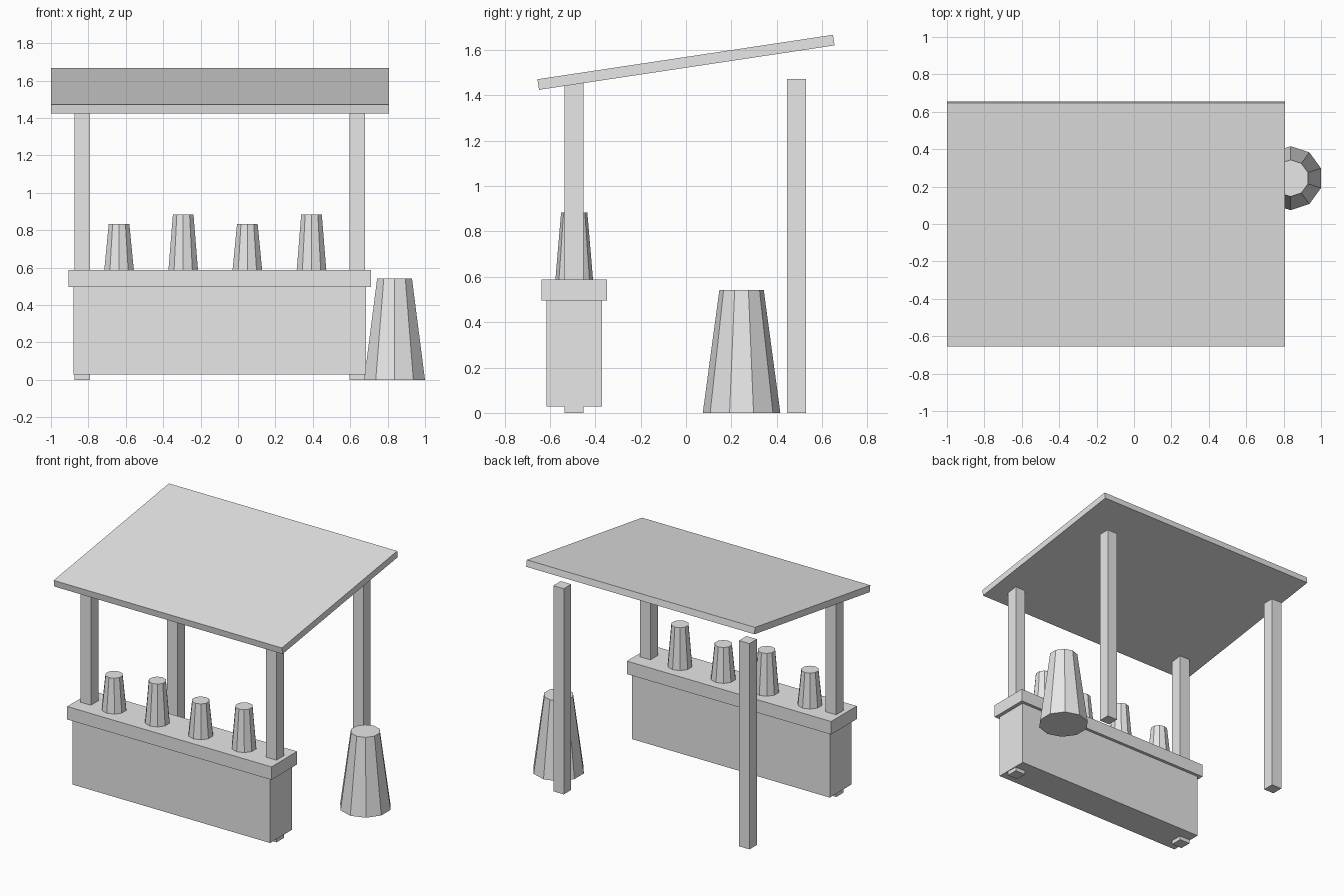
import bpy
import math

default_cube = bpy.data.objects.get("Cube")
if default_cube:
    bpy.data.objects.remove(default_cube, do_unlink=True)

# One plain colour for everything
grey = bpy.data.materials.new("light_grey")
grey.use_nodes = True
colour = (0.8, 0.8, 0.8, 1.0)
grey.diffuse_color = colour
grey.node_tree.nodes["Principled BSDF"].inputs["Base Color"].default_value = colour

MID_X = -0.097     # centre line of the stall
FRONT_Y = -0.493   # centre line of the counter
BACK_Y = 0.488
COUNTER_TOP = 0.588


def finish(name):
    obj = bpy.context.object
    obj.name = name
    obj.data.name = name
    obj.data.materials.append(grey)
    return obj


def box(name, centre, size, tilt=0.0):
    bpy.ops.mesh.primitive_cube_add(size=1, location=centre, rotation=(tilt, 0, 0))
    obj = finish(name)
    obj.scale = size
    return obj


def standing_box(name, x, y, bottom, top, width, depth):
    return box(name, (x, y, (bottom + top) / 2), (width, depth, top - bottom))


def tapered_cup(name, x, y, bottom, top, base_radius, rim_radius):
    bpy.ops.mesh.primitive_cone_add(vertices=10, radius1=base_radius, radius2=rim_radius,
                                    depth=top - bottom, location=(x, y, (bottom + top) / 2))
    return finish(name)


# Sloping roof
box("roof", (MID_X, 0, 1.546), (1.807, 1.318, 0.047), math.radians(8.55))

# Four posts
for depth_name, y in (("front", FRONT_Y), ("back", BACK_Y)):
    for side_name, side in (("left", 1), ("right", -1)):
        standing_box(f"{depth_name}_{side_name}_post", MID_X + side * 0.735, y,
                     0, 1.472, 0.083, 0.084)

# Counter
standing_box("counter_body", MID_X, FRONT_Y, 0.028, 0.495, 1.564, 0.246)
standing_box("counter_top", MID_X, FRONT_Y, 0.495, COUNTER_TOP, 1.617, 0.29)

# Row of jars, alternating short and tall
for i in range(4):
    top = 0.883 if i % 2 else 0.833
    tapered_cup(f"jar_{i + 1}", -0.636 + i * 0.343, FRONT_Y, COUNTER_TOP, top, 0.083, 0.058)

# Large barrel on the ground
tapered_cup("barrel", 0.837, 0.245, 0, 0.541, 0.171, 0.098)
